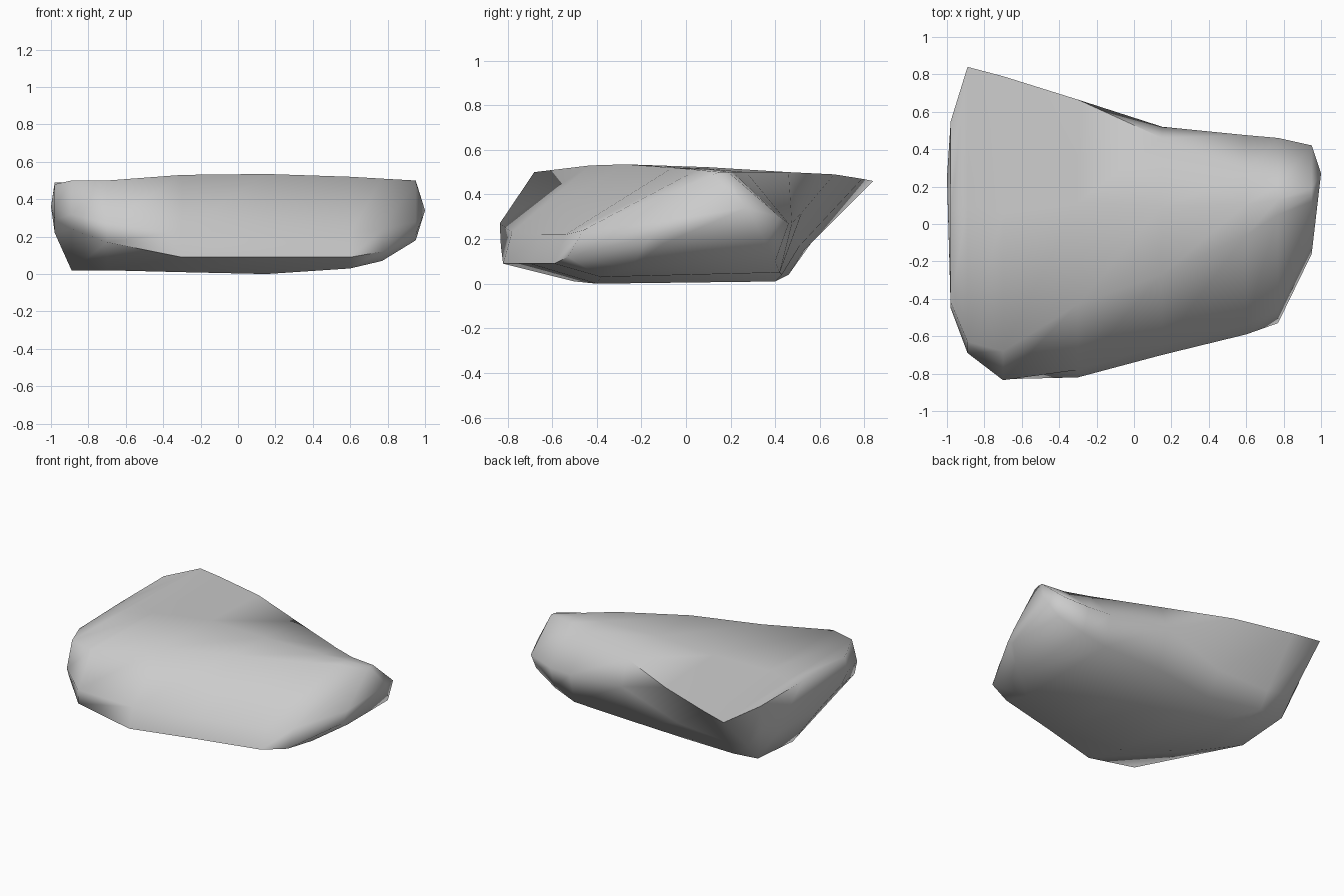
import bpy, bmesh, math

if "Cube" in bpy.data.objects:
    bpy.data.objects.remove(bpy.data.objects["Cube"])

# Cross-sections along x: (y, z) of bottom front, lower front, mid front,
# front crest, back crest, back flank, bottom back
SECTIONS = [
    (-0.98, [(-.15, .22), (-.38, .29), (-.45, .36), (-.42, .48), (.55, .49), (.52, .32), (.35, .22)]),
    (-0.89, [(.05, .02), (-.66, .24), (-.69, .32), (-.63, .50), (.84, .46), (.56, .18), (.45, .05)]),
    (-0.70, [(-.2, .02), (-.83, .17), (-.835, .27), (-.68, .50), (.79, .47), (.53, .15), (.46, .04)]),
    (-0.30, [(-.5, .01), (-.82, .09), (-.78, .23), (-.43, .53), (.665, .49), (.51, .17), (.40, .01)]),
    (0.15, [(-.4, .00), (-.70, .09), (-.65, .22), (-.27, .535), (.46, .50), (.52, .32), (.43, .04)]),
    (0.60, [(-.38, .03), (-.59, .09), (-.54, .22), (-.06, .52), (.27, .50), (.475, .27), (.42, .05)]),
    (0.77, [(-.25, .07), (-.53, .12), (-.46, .24), (.05, .51), (.21, .50), (.46, .27), (.40, .10)]),
    (0.95, [(-.1, .18), (-.16, .21), (-.10, .28), (.12, .49), (.19, .50), (.42, .30), (.36, .18)]),
]
LEFT_TIP = (-1.0, .25, .36)
RIGHT_TIP = (1.0, .27, .34)

# Boulder: loft the sections, with a slightly raised point in the middle of the top
bm = bmesh.new()
rings = []
for x, pts in SECTIONS:
    (y3, z3), (y4, z4) = pts[3], pts[4]
    ring = pts[:4] + [((y3 + y4) / 2, (z3 + z4) / 2 + .005)] + pts[4:]
    rings.append([bm.verts.new((x, y, z)) for y, z in ring])
n = len(rings[0])
for a, b in zip(rings, rings[1:]):
    for i in range(n):
        j = (i + 1) % n
        bm.faces.new((a[i], a[j], b[j], b[i]))

# Blunt tips close both ends
for ring, tip in ((rings[0], LEFT_TIP), (rings[-1], RIGHT_TIP)):
    v = bm.verts.new(tip)
    for i in range(n):
        bm.faces.new((ring[i], ring[(i + 1) % n], v))

bmesh.ops.recalc_face_normals(bm, faces=bm.faces[:])
mesh = bpy.data.meshes.new("boulder")
bm.to_mesh(mesh)
bm.free()
boulder = bpy.data.objects.new("boulder", mesh)
bpy.context.collection.objects.link(boulder)

# Soft shading, keeping only the sharpest rims crisp
bpy.context.view_layer.objects.active = boulder
boulder.select_set(True)
bpy.ops.object.shade_smooth_by_angle(angle=math.radians(78))
